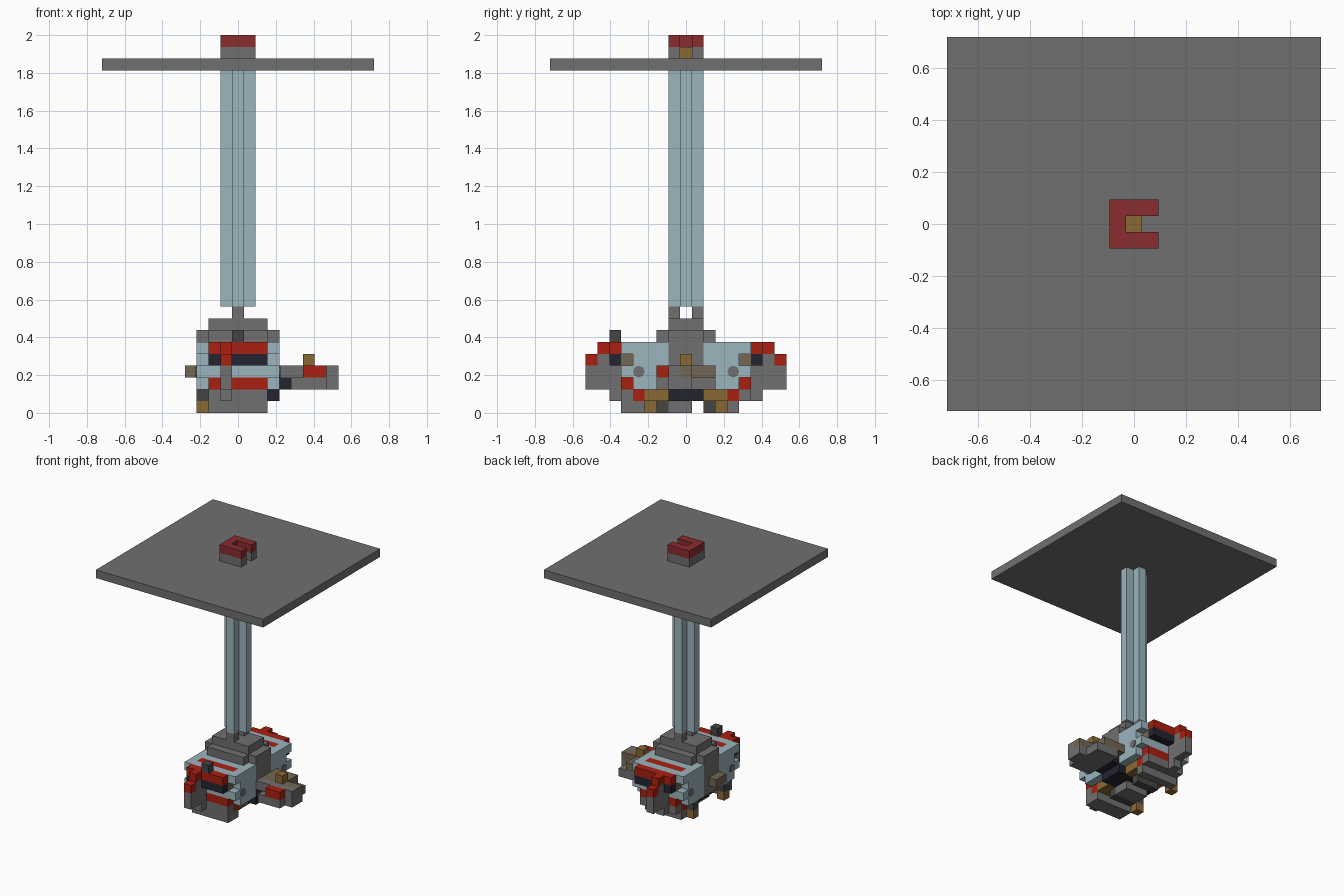
import bpy
import bmesh
from mathutils import Matrix, Vector

UNIT = 0.0625  # edge of one block

if "Cube" in bpy.data.objects:
    bpy.data.objects.remove(bpy.data.objects["Cube"], do_unlink=True)


def colour(name, r, g, b):
    mat = bpy.data.materials.new(name)
    mat.use_nodes = True
    mat.diffuse_color = (r, g, b, 1)
    bsdf = mat.node_tree.nodes["Principled BSDF"]
    bsdf.inputs["Base Color"].default_value = (r, g, b, 1)
    bsdf.inputs["Roughness"].default_value = 0.8
    return mat


grey = colour("mid grey", .16, .16, .16)
dark = colour("dark grey", .06, .06, .06)
blue = colour("pale blue", .33, .46, .51)
red = colour("bright red", .4, .014, .005)
maroon = colour("deep red", .26, .025, .028)
navy = colour("dark navy", .017, .017, .03)
gold = colour("ochre", .26, .14, .034)
taupe = colour("taupe", .17, .135, .085)


def block(name, mat, x, y, z):
    """Box covering whole blocks; each range is one index or (first, last)."""
    spans = [s if isinstance(s, tuple) else (s, s) for s in (x, y, z)]
    size = Vector([b - a + 1 for a, b in spans]) * UNIT
    mid = Vector([(a + b) / 2 for a, b in spans]) * UNIT
    mid.z += UNIT / 2
    bm = bmesh.new()
    bmesh.ops.create_cube(bm, size=1, matrix=Matrix.Translation(mid) @ Matrix.Diagonal(size).to_4x4())
    mesh = bpy.data.meshes.new(name)
    bm.to_mesh(mesh)
    bm.free()
    mesh.materials.append(mat)
    obj = bpy.data.objects.new(name, mesh)
    bpy.context.collection.objects.link(obj)
    return obj


def both_ends(name, mat, x, y, z):
    """Same block at the front and mirrored to the back; y counts outwards."""
    first, last = y if isinstance(y, tuple) else (y, y)
    block("front_" + name, mat, x, (-last, -first), z)
    block("back_" + name, mat, x, (first, last), z)


WIDE = (-2, 2)
CORE = (-1, 1)

# Rotor plate and cap with a slot open to the left
block("rotor_plate", grey, (-11, 11), (-11, 11), 29)
for label, mat, level in (("cap_base", grey, 30), ("cap_top", maroon, 31)):
    block(label + "_spine", mat, -1, CORE, level)
    both_ends(label + "_arm", mat, (0, 1), 1, level)
block("cap_pin", gold, 0, 0, 30)

# Plus-shaped mast
block("mast_core", blue, CORE, 0, (9, 28))
both_ends("mast_rib", blue, 0, 1, (9, 28))
both_ends("mast_foot", grey, 0, 1, 8)

# Stepped collar above the hull
block("collar_upper", grey, WIDE, CORE, 7)
block("collar_lower", grey, WIDE, WIDE, 6)
for side, x in (("right", -3), ("left", 3)):
    block(side + "_collar_lug", grey, x, CORE, 6)

# Hull core and its end walls
block("hull_core", blue, WIDE, (-3, 3), (2, 5))
both_ends("hull_roof", blue, WIDE, 5, 5)
both_ends("roof_stripe", red, WIDE, 4, 5)
both_ends("window_frame", taupe, WIDE, 5, 4)
both_ends("hull_inner_wall", blue, WIDE, 4, (2, 4))
both_ends("hull_nose", blue, WIDE, 5, 3)
both_ends("lower_stripe", red, WIDE, 5, 2)

# Hull sides
for side, x in (("right", -3), ("left", 3)):
    both_ends(side + "_side_top", blue, x, (2, 5), 5)
    both_ends(side + "_side_upper", blue, x, (2, 4), 4)
    both_ends(side + "_side_mid", blue, x, (2, 5), 3)
    both_ends(side + "_side_low", blue, x, (2, 4), 2)
    block(side + "_hub", grey, x, CORE, (2, 5))

# Round bolts on the hull sides
for side, sx in (("right", -1), ("left", 1)):
    for end, sy in (("front", -1), ("back", 1)):
        bpy.ops.mesh.primitive_cylinder_add(
            vertices=8, radius=UNIT / 2, depth=0.01,
            location=(sx * UNIT * 3.5, sy * UNIT * 4, UNIT * 3.5),
            rotation=(0, 1.5708, 0))
        bolt = bpy.context.object
        bolt.name = f"{end}_{side}_bolt"
        bolt.data.materials.append(grey)

# Visors and trunk-like hoses at both ends
both_ends("brow", red, WIDE, 6, 5)
both_ends("visor", navy, WIDE, 6, 4)
both_ends("hose_top", red, -1, 7, 5)
both_ends("hose_bend", grey, -1, 7, 4)
both_ends("hose_tip", red, -1, 8, 4)
both_ends("hose_drop", grey, -1, (6, 8), (2, 3))
both_ends("hose_end", grey, -1, 6, 1)
block("antenna", dark, 0, -6, 6)

# Underside
both_ends("chin", grey, WIDE, 5, 1)
both_ends("belly_stripe", red, WIDE, 4, 1)
both_ends("belly_panel", gold, WIDE, (2, 3), 1)
block("belly_centre", navy, (-2, 3), CORE, 1)
block("front_skid", grey, WIDE, (-5, -4), 0)
block("back_skid", grey, WIDE, 4, 0)
both_ends("foot_bracket", dark, -3, 3, 1)
both_ends("foot", gold, -3, 3, 0)
both_ends("belly_stud", dark, CORE, 2, 0)
block("belly_block", grey, CORE, (-1, 0), 0)
block("right_knob", taupe, -4, (-1, 0), 3)

# Left arm
block("arm_joint", navy, 4, CORE, 2)
block("arm_base", grey, (5, 7), WIDE, 2)
block("arm_tip_base", grey, 8, (-1, 0), 2)
block("arm_rail", grey, (4, 8), -1, 3)
block("arm_grip", red, (6, 7), -2, 3)
block("arm_deck", taupe, (4, 8), 0, 3)
block("arm_deck_step", taupe, (4, 6), (1, 2), 3)
block("arm_sight", gold, 6, 0, 4)
